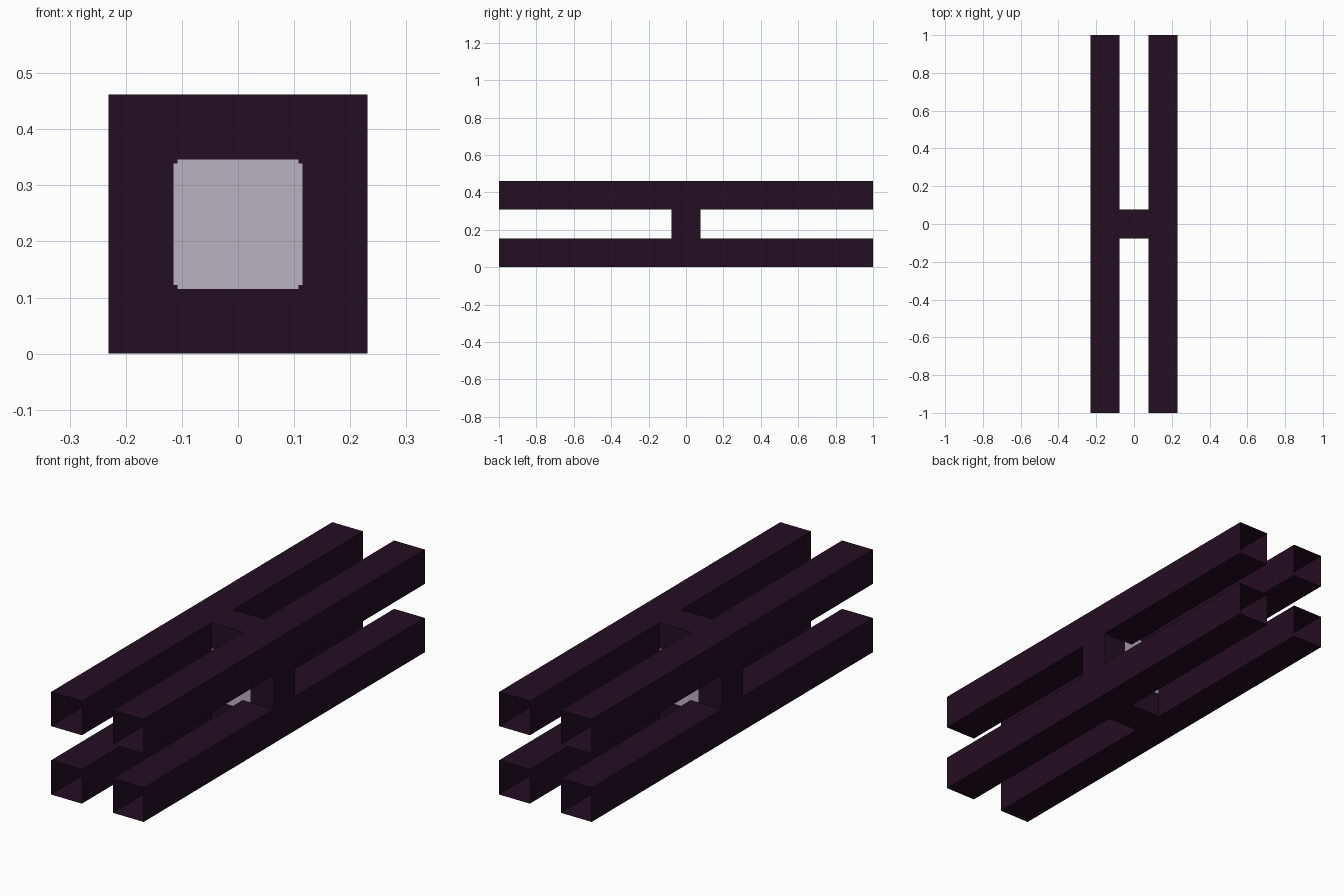
import bpy, bmesh
from mathutils import Vector

if "Cube" in bpy.data.objects:
    bpy.data.objects.remove(bpy.data.objects["Cube"])

U = 2 / 13            # block unit: the model is 3 x 13 x 3 units
H = 1.5 * U           # half width, also centre height


def material(name, rgb):
    m = bpy.data.materials.new(name)
    m.diffuse_color = (*rgb, 1)
    m.use_nodes = True
    m.node_tree.nodes["Principled BSDF"].inputs["Base Color"].default_value = m.diffuse_color
    return m


dark = material("dark_plum", (0.0176, 0.0044, 0.0152))
light = material("pale_lilac", (0.49, 0.445, 0.53))


def box(name, centre, size):
    bm = bmesh.new()
    bmesh.ops.create_cube(bm, size=1)
    for v in bm.verts:
        v.co = Vector(c + a * s for c, a, s in zip(centre, v.co, size))
    bm.normal_update()
    me = bpy.data.meshes.new(name)
    ob = bpy.data.objects.new(name, me)
    bpy.context.collection.objects.link(ob)
    me.materials.append(dark)
    me.materials.append(light)
    return ob, bm


def finish(ob, bm):
    bm.to_mesh(ob.data)
    bm.free()


# Central block, with a notched pale square cut into the front and back
hub, bm = box("centre_block", (0, 0, H), (2 * H, U, 2 * H))
outer, inner = H / 2, H / 2 - H / 32
for axis, base in (((1, 0, 0), 0), ((0, 0, 1), H)):
    for d in (-outer, -inner, inner, outer):
        n = Vector(axis)
        bmesh.ops.bisect_plane(bm, geom=bm.verts[:] + bm.edges[:] + bm.faces[:],
                               plane_co=n * (base + d), plane_no=n)
bm.normal_update()
for f in bm.faces:
    c = f.calc_center_median()
    a, b = abs(c.x), abs(c.z - H)
    if abs(f.normal.y) > 0.9 and max(a, b) < outer and min(a, b) < inner:
        f.material_index = 1
finish(hub, bm)

# Eight hollow square arms, open at both ends
length = 1 - U / 2
for side, sx in (("left", -1), ("right", 1)):
    for level, sz in (("lower", -1), ("upper", 1)):
        for end, sy in (("front", -1), ("back", 1)):
            arm, bm = box(f"{end}_{level}_{side}_arm",
                          (sx * U, sy * (U / 2 + length / 2), H + sz * U),
                          (U, length, U))
            caps = [f for f in bm.faces if abs(f.normal.y) > 0.9]
            bmesh.ops.delete(bm, geom=caps, context='FACES_ONLY')
            finish(arm, bm)
